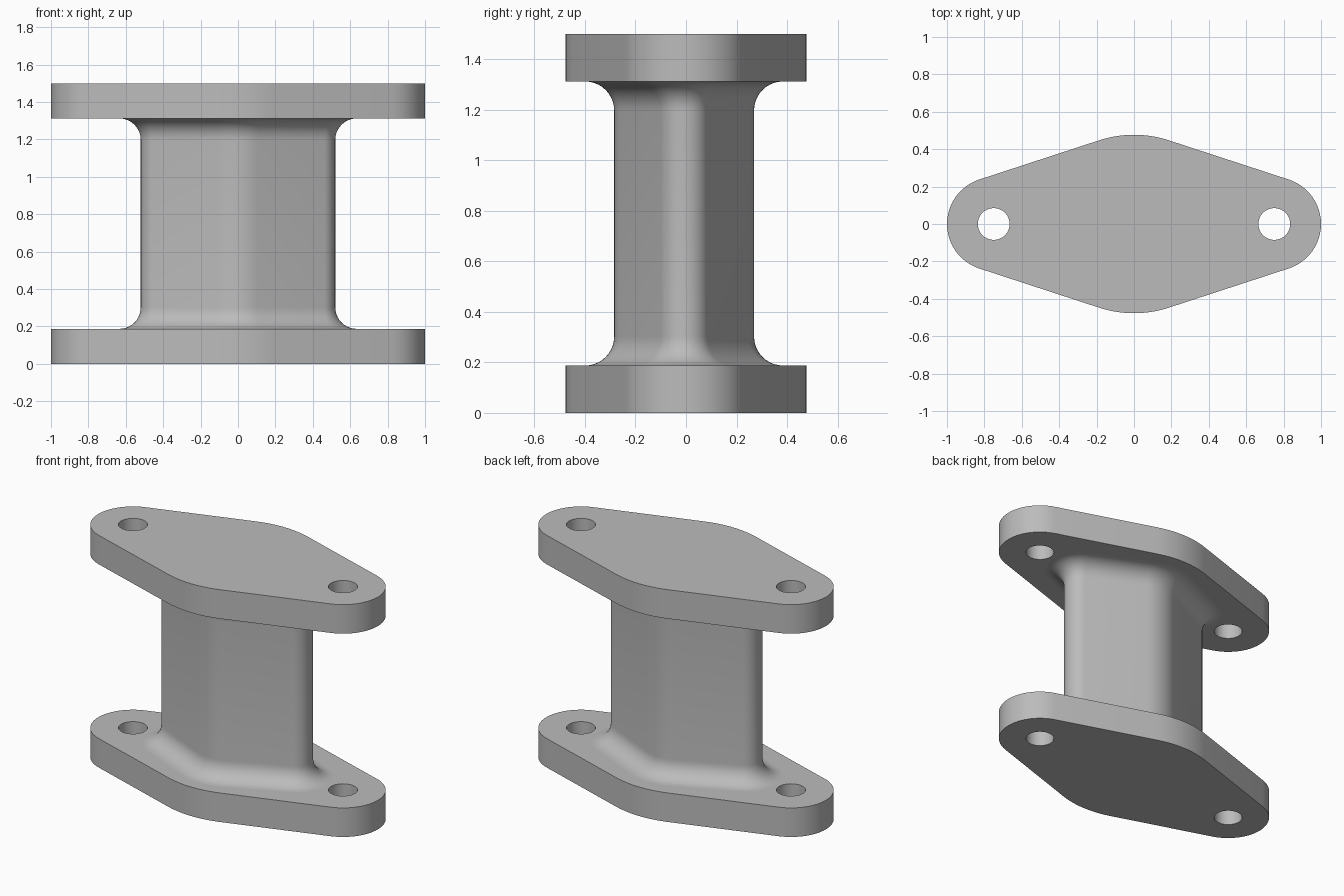
import bpy
import bmesh
from math import sin, cos, pi, asin, atan2, hypot, radians

cube = bpy.data.objects.get("Cube")
if cube:
    bpy.data.objects.remove(cube, do_unlink=True)

metal = bpy.data.materials.new("plain_grey")
metal.use_nodes = True
GREY = (0.5, 0.5, 0.5, 1)
metal.diffuse_color = GREY
metal.node_tree.nodes["Principled BSDF"].inputs["Base Color"].default_value = GREY

HEIGHT, THICK = 1.5, 0.1875
HOLE_X, HOLE_R = 0.75, 0.085
FILLET = 0.115


def arc(cx, cy, r, a0, a1, steps):
    return [(cx + r * cos(a0 + (a1 - a0) * i / steps),
             cy + r * sin(a0 + (a1 - a0) * i / steps)) for i in range(steps + 1)]


def rounded_diamond(end_x, end_r, apex, mid_r, grow=0.0):
    """Two end arcs and two middle arcs joined by tangent lines."""
    mid_y = apex - mid_r
    lean = asin((mid_r - end_r) / hypot(end_x, mid_y)) + atan2(mid_y, end_x)
    a = pi / 2 - lean
    re, rm = end_r + grow, mid_r + grow
    return (arc(end_x, 0, re, -a, a, 24) + arc(0, mid_y, rm, a, pi - a, 14)
            + arc(-end_x, 0, re, pi - a, pi + a, 24)
            + arc(0, -mid_y, rm, pi + a, 2 * pi - a, 14))


def finish(bm, name, sharp):
    bmesh.ops.recalc_face_normals(bm, faces=bm.faces)
    mesh = bpy.data.meshes.new(name)
    bm.to_mesh(mesh)
    bm.free()
    mesh.materials.append(metal)
    ob = bpy.data.objects.new(name, mesh)
    bpy.context.collection.objects.link(ob)
    bpy.ops.object.select_all(action='DESELECT')
    ob.select_set(True)
    bpy.context.view_layer.objects.active = ob
    bpy.ops.object.shade_smooth_by_angle(angle=radians(sharp))
    return ob


def flange(name, z):
    """Flat plate with a bolt hole at each end."""
    bm = bmesh.new()
    loops = [rounded_diamond(HOLE_X, 0.25, 0.477, 0.6)]
    for side in (-1, 1):
        loops.append(arc(side * HOLE_X, 0, HOLE_R, 0, 2 * pi, 40)[:-1])
    for loop in loops:
        verts = [bm.verts.new((x, y, z)) for x, y in loop]
        for i, v in enumerate(verts):
            bm.edges.new((verts[i - 1], v))
    bmesh.ops.triangle_fill(bm, use_beauty=True, edges=bm.edges[:])
    bmesh.ops.dissolve_degenerate(bm, dist=1e-6, edges=bm.edges[:])
    top = bmesh.ops.extrude_face_region(bm, geom=bm.faces[:])["geom"]
    bmesh.ops.translate(bm, vec=(0, 0, THICK),
                        verts=[g for g in top if isinstance(g, bmesh.types.BMVert)])
    return finish(bm, name, 30)


def column(name):
    """Rounded diamond post, flaring into the flanges with a fillet."""
    steps = 10
    lower = [(THICK - 0.01, FILLET)]
    for i in range(steps + 1):
        t = pi / 2 * i / steps
        lower.append((THICK + FILLET * (1 - cos(t)), FILLET * (1 - sin(t))))
    levels = lower + [(HEIGHT - z, d) for z, d in reversed(lower)]
    bm = bmesh.new()
    rings = []
    for z, grow in levels:
        section = rounded_diamond(0.42, 0.1, 0.277, 0.25, grow)
        rings.append([bm.verts.new((x, y - 0.0075, z)) for x, y in section])
    for a, b in zip(rings, rings[1:]):
        for i in range(len(a)):
            bm.faces.new((a[i - 1], a[i], b[i], b[i - 1]))
    bm.faces.new(rings[0])
    bm.faces.new(rings[-1])
    return finish(bm, name, 40)


flange("bottom_flange", 0)
flange("top_flange", HEIGHT - THICK)
column("column")
